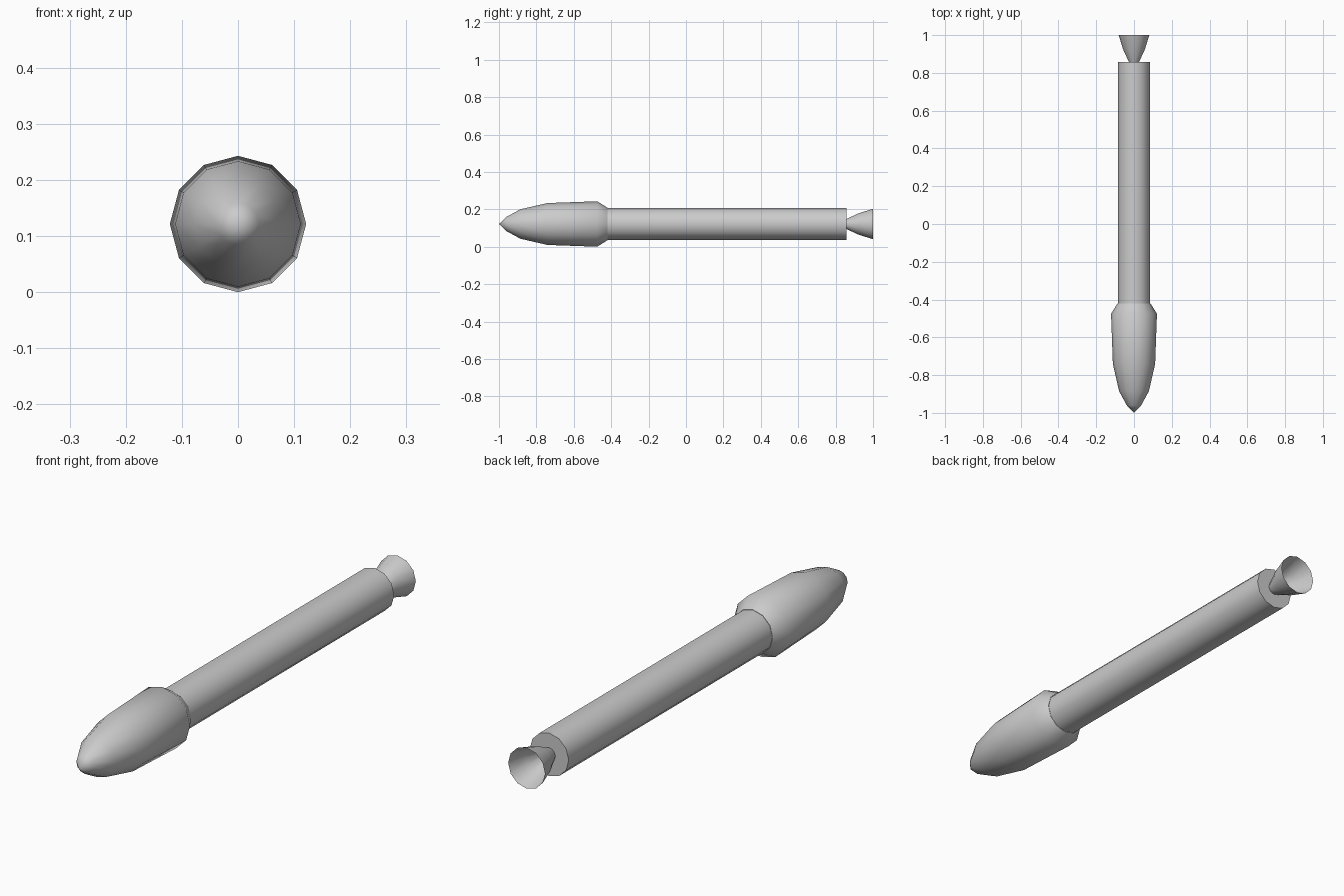
import bpy, bmesh, math

if "Cube" in bpy.data.objects:
    bpy.data.objects.remove(bpy.data.objects["Cube"])

SIDES = 12
AXIS_Z = 0.1215


def lathe(name, profile, angle=40):
    """Revolve (y, radius) points around the long axis; radius 0 closes to a point."""
    bm = bmesh.new()
    rings = []
    for y, r in profile:
        if r == 0:
            rings.append([bm.verts.new((0, y, AXIS_Z))] * SIDES)
        else:
            rings.append([bm.verts.new((r * math.sin(2 * math.pi * i / SIDES), y,
                                        AXIS_Z + r * math.cos(2 * math.pi * i / SIDES)))
                          for i in range(SIDES)])
    for a, b in zip(rings, rings[1:]):
        for i in range(SIDES):
            j = (i + 1) % SIDES
            bm.faces.new(list(dict.fromkeys((a[i], a[j], b[j], b[i]))))
    bmesh.ops.recalc_face_normals(bm, faces=bm.faces)
    mesh = bpy.data.meshes.new(name)
    bm.to_mesh(mesh)
    bm.free()
    obj = bpy.data.objects.new(name, mesh)
    bpy.context.collection.objects.link(obj)
    bpy.ops.object.select_all(action='DESELECT')
    obj.select_set(True)
    bpy.context.view_layer.objects.active = obj
    bpy.ops.object.shade_smooth_by_angle(angle=math.radians(angle))
    return obj


# Bulbous payload fairing at the front
lathe("nose_fairing", [(-1.0, 0), (-0.96, 0.038), (-0.885, 0.079), (-0.74, 0.112),
                       (-0.475, 0.1215), (-0.42, 0.087), (-0.42, 0)])

# Long cylindrical body
lathe("body_tube", [(-0.42, 0), (-0.42, 0.0855), (0.858, 0.0855), (0.858, 0)])

# Open engine bell at the rear
lathe("engine_nozzle", [(0.858, 0.027), (0.925, 0.058), (1.0, 0.081)])
